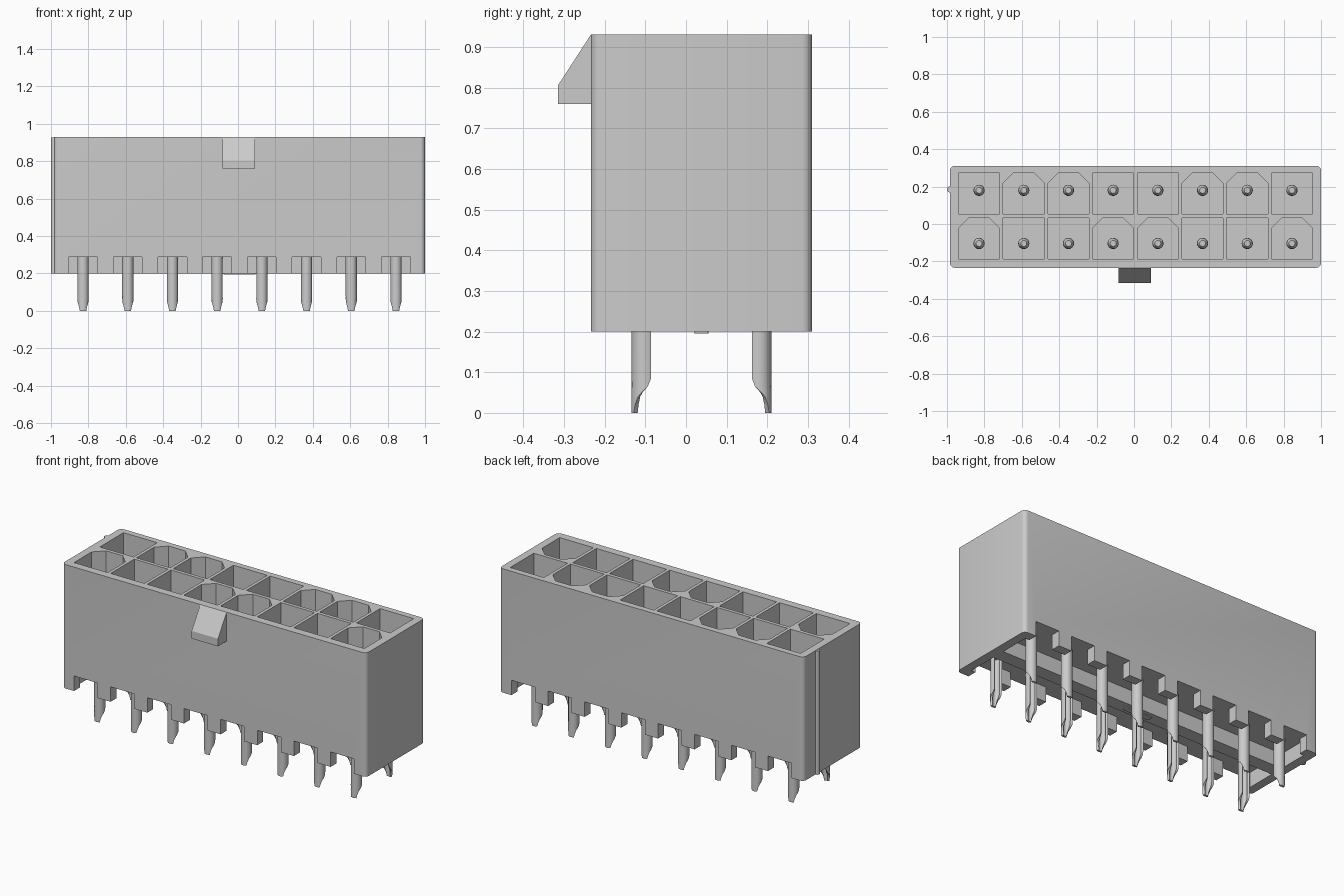
import bpy, bmesh, math

cube = bpy.data.objects.get("Cube")
if cube:
    bpy.data.objects.remove(cube, do_unlink=True)

# One flat grey for everything
grey = bpy.data.materials.new("light grey")
grey.use_nodes = True
grey.diffuse_color = (0.6, 0.6, 0.6, 1)
grey.node_tree.nodes["Principled BSDF"].inputs["Base Color"].default_value = (0.6, 0.6, 0.6, 1)

CX, CY = 0.008, 0.038          # centre of the housing
HX, HY = 0.992, 0.272          # half sizes of the housing
Z0, Z1 = 0.20, 0.93
PITCH = 0.239
COLS = [CX + (i - 3.5) * PITCH for i in range(8)]
ROW = 0.142                    # pin row offset from the housing centre
R, R_IN = 0.03, 0.018          # pin tube radii


def finish(name, bm, smooth=True):
    bmesh.ops.recalc_face_normals(bm, faces=bm.faces)
    mesh = bpy.data.meshes.new(name)
    bm.to_mesh(mesh)
    bm.free()
    obj = bpy.data.objects.new(name, mesh)
    bpy.context.collection.objects.link(obj)
    mesh.materials.append(grey)
    if smooth:
        shade(obj)
    return obj


def shade(obj):
    bpy.ops.object.select_all(action='DESELECT')
    obj.select_set(True)
    bpy.context.view_layer.objects.active = obj
    bpy.ops.object.shade_smooth_by_angle(angle=math.radians(35))


def loft(bm, rings, closed_ends=True):
    """Skin a list of equally long closed rings of 3D points."""
    rows = [[bm.verts.new(p) for p in ring] for ring in rings]
    n = len(rows[0])
    for a, b in zip(rows, rows[1:]):
        for i in range(n):
            j = (i + 1) % n
            bm.faces.new((a[i], a[j], b[j], b[i]))
    if closed_ends:
        bm.faces.new(rows[0][::-1])
        bm.faces.new(rows[-1])


def prism(bm, outline, z0, z1):
    loft(bm, [[(x, y, z) for x, y in outline] for z in (z0, z1)])


def rounded_rect(cx, cy, hx, hy, r, n=5):
    pts = []
    for k, (sx, sy) in enumerate([(1, 1), (-1, 1), (-1, -1), (1, -1)]):
        for i in range(n + 1):
            a = math.pi / 2 * (k + i / n)
            pts.append((cx + sx * (hx - r) + r * math.cos(a),
                        cy + sy * (hy - r) + r * math.sin(a)))
    return pts


# Housing block
bm = bmesh.new()
prism(bm, rounded_rect(CX, CY, HX, HY, 0.025), Z0, Z1)
housing = finish("housing", bm, False)

# Cutter: terminal cells, keyed ones with chamfered rear corners
bm = bmesh.new()
H, C = 0.11, 0.056
for cy, keyed in ((CY + 0.126, (1, 2, 5, 6)), (CY - 0.115, (0, 3, 4, 7))):
    for i, x in enumerate(COLS):
        if i in keyed:
            top = [(x + H, cy + H - C), (x + H - C, cy + H),
                   (x - H + C, cy + H), (x - H, cy + H - C)]
        else:
            top = [(x + H, cy + H), (x - H, cy + H)]
        prism(bm, [(x - H, cy - H), (x + H, cy - H)] + top, 0.36, 1.0)

# Cutter: comb-shaped underside channels with a notch at each pin
for s in (-1, 1):
    inner, wall, out = CY + s * 0.04, CY + s * (HY - 0.055), CY + s * (HY + 0.1)
    comb = [(CX - 0.94, inner), (CX - 0.94, wall)]
    for x in COLS:
        comb += [(x - 0.077, wall), (x - 0.077, out), (x + 0.077, out), (x + 0.077, wall)]
    comb += [(CX + 0.94, wall), (CX + 0.94, inner)]
    prism(bm, comb, 0.1, 0.288)
cutter = finish("cutter", bm, False)
cutter.hide_render = True

mod = housing.modifiers.new("cut", 'BOOLEAN')
mod.operation = 'DIFFERENCE'
mod.solver = 'EXACT'
mod.object = cutter
bpy.context.view_layer.objects.active = housing
bpy.ops.object.modifier_apply(modifier=mod.name)
bpy.data.objects.remove(cutter, do_unlink=True)
shade(housing)

# Latch ramp on the front
bm = bmesh.new()
front = CY - HY
profile = [(front + 0.01, Z1), (front, Z1), (-0.315, 0.805), (-0.315, 0.76), (front + 0.01, 0.76)]
loft(bm, [[(x, y, z) for y, z in profile] for x in (-0.082, 0.09)])
finish("latch", bm, False)

# Polarising rib on the end wall
bm = bmesh.new()
rib = [(CX - HX - 0.016 * math.sin(math.pi * i / 8), 0.185 + 0.016 * math.cos(math.pi * i / 8))
       for i in range(9)]
rib = [(CX - HX + 0.005, 0.201)] + rib + [(CX - HX + 0.005, 0.169)]
prism(bm, rib, Z0, Z1 - 0.002)
finish("end_rib", bm)

# Small moulding mark under the central spine
bm = bmesh.new()
prism(bm, rounded_rect(CX, CY, 0.085, 0.017, 0.005), 0.195, 0.21)
finish("moulding_mark", bm, False)


# Round contact posts inside the cells
def post(bm, x, y):
    rings = []
    for r, z in ((R, 0.28), (R, 0.70), (0.027, 0.72), (0.016, 0.74)):
        rings.append([(x + r * math.cos(a * math.pi / 10), y + r * math.sin(a * math.pi / 10), z)
                      for a in range(20)])
    loft(bm, rings)


# Open C-shaped solder tails, trimmed to a point at the tip
def tail(bm, x, y, s):
    rings = []
    for z, deg in ((0.32, 127), (0.085, 127), (0.065, 110), (0.05, 80), (0.04, 62),
                   (0.02, 45), (0.0, 35)):
        half = math.radians(deg)
        arc = [half * (i / 6 - 1) for i in range(13)]
        rings.append([(x + R * math.sin(a), y + s * R * math.cos(a), z) for a in arc] +
                     [(x + R_IN * math.sin(a), y + s * R_IN * math.cos(a), z) for a in arc[::-1]])
    loft(bm, rings)


for s, label in ((-1, "front"), (1, "rear")):
    posts, tails = bmesh.new(), bmesh.new()
    for x in COLS:
        post(posts, x, CY + s * ROW)
        tail(tails, x, CY + s * ROW, s)
    finish(label + "_contact_posts", posts)
    finish(label + "_solder_tails", tails)
